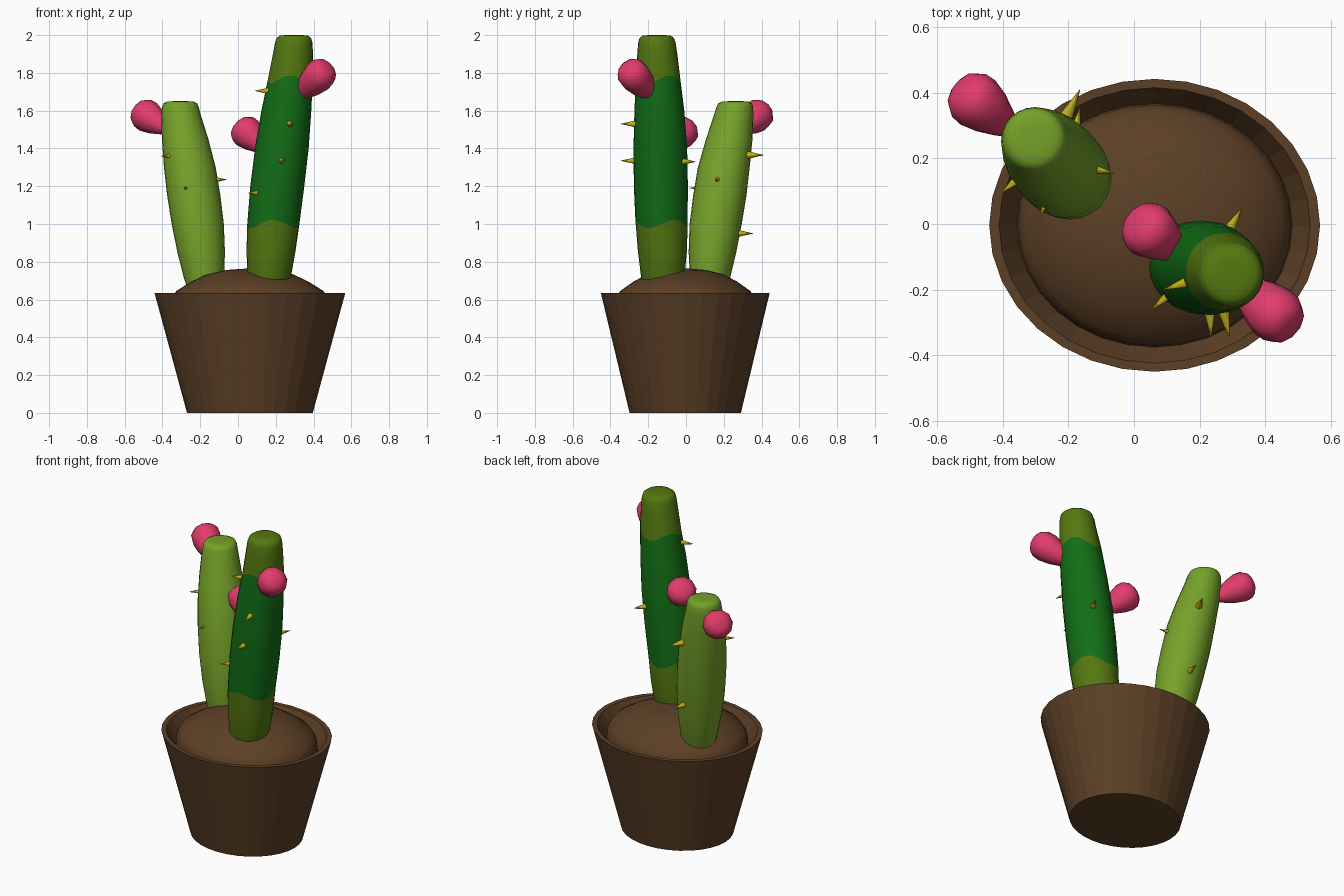
import bpy, bmesh, math
from mathutils import Vector

if "Cube" in bpy.data.objects:
    bpy.data.objects.remove(bpy.data.objects["Cube"])


def mat(name, rgb):
    m = bpy.data.materials.new(name)
    m.diffuse_color = (*rgb, 1)
    m.use_nodes = True
    m.node_tree.nodes["Principled BSDF"].inputs["Base Color"].default_value = m.diffuse_color
    return m


BROWN = mat("brown", (0.107, 0.05, 0.019))
LIGHT = mat("light_green", (0.18, 0.36, 0.022))
OLIVE = mat("olive_green", (0.088, 0.19, 0.005))
DARK = mat("dark_green", (0.006, 0.155, 0.008))
PINK = mat("pink", (0.75, 0.045, 0.15))
YELLOW = mat("yellow", (0.52, 0.42, 0.01))


def stack(name, rings, sides, mats, smooth=True, axis=None, wobble=None, bands=None):
    """Skin a stack of (centre, rx, ry) rings, capped at both ends."""
    bm = bmesh.new()
    rot = (axis or Vector((0, 0, 1))).to_track_quat('Z', 'Y')
    loops = []
    for i, (c, rx, ry) in enumerate(rings):
        loop = []
        for k in range(sides):
            a = 2 * math.pi * k / sides
            dz = wobble(i, a) if wobble else 0
            loop.append(bm.verts.new(Vector(c) + rot @ Vector((rx * math.cos(a), ry * math.sin(a), dz))))
        loops.append(loop)
    for i in range(len(loops) - 1):
        for k in range(sides):
            n = (k + 1) % sides
            f = bm.faces.new((loops[i][k], loops[i][n], loops[i + 1][n], loops[i + 1][k]))
            f.material_index = bands[i] if bands else 0
    bm.faces.new(loops[0][::-1])
    bm.faces.new(loops[-1])
    bmesh.ops.recalc_face_normals(bm, faces=bm.faces)
    me = bpy.data.meshes.new(name)
    bm.to_mesh(me)
    bm.free()
    for m in mats:
        me.materials.append(m)
    ob = bpy.data.objects.new(name, me)
    bpy.context.collection.objects.link(ob)
    if smooth:
        bpy.ops.object.select_all(action='DESELECT')
        ob.select_set(True)
        bpy.context.view_layer.objects.active = ob
        bpy.ops.object.shade_smooth_by_angle(angle=math.radians(50))
    return ob


# Pot: slightly oval, faceted, with an inner lip
PX, PY, RATIO = 0.063, -0.004, 0.885


def oval(profile):
    return [((PX, PY, z), r, r * RATIO) for r, z in profile]


stack("pot", oval([(0.333, 0), (0.505, 0.635), (0.475, 0.635), (0.42, 0.55)]), 32, [BROWN], smooth=False)

# Soil mound
stack("soil", oval([(0.42, 0.55), (0.415, 0.605), (0.39, 0.645), (0.31, 0.695), (0.23, 0.733),
                    (0.12, 0.757), (0.02, 0.764)]), 32, [BROWN])

# Tall cactus: (x, y, z, radius), coloured in three bands
tall = [(0.155, -0.12, 0.62, 0.09), (0.165, -0.123, 0.72, 0.115), (0.175, -0.125, 0.86, 0.13),
        (0.187, -0.130, 1.0, 0.138), (0.208, -0.133, 1.2, 0.143), (0.232, -0.136, 1.4, 0.142),
        (0.256, -0.141, 1.6, 0.132), (0.277, -0.146, 1.765, 0.119), (0.291, -0.152, 1.9, 0.106),
        (0.295, -0.154, 1.96, 0.099), (0.296, -0.155, 1.985, 0.091), (0.296, -0.155, 1.997, 0.075),
        (0.296, -0.155, 2.0, 0.045)]


def wave(i, a):
    return 0.022 * math.cos(3 * a + math.pi / 2) if i in (3, 7) else 0


stack("tall_cactus", [((x, y, z), r, r) for x, y, z, r in tall], 24, [OLIVE, DARK],
      wobble=wave, bands=[1 if 3 <= i < 7 else 0 for i in range(len(tall) - 1)])

# Short cactus
short = [(-0.17, 0.115, 0.6, 0.08), (-0.181, 0.128, 0.72, 0.107), (-0.195, 0.14, 0.85, 0.126),
         (-0.213, 0.157, 1.0, 0.138), (-0.234, 0.179, 1.15, 0.141), (-0.255, 0.2, 1.3, 0.137),
         (-0.28, 0.229, 1.45, 0.123), (-0.302, 0.253, 1.58, 0.104), (-0.305, 0.258, 1.62, 0.097),
         (-0.305, 0.26, 1.64, 0.088), (-0.305, 0.261, 1.648, 0.07), (-0.305, 0.261, 1.65, 0.04)]
stack("short_cactus", [((x, y, z), r, r) for x, y, z, r in short], 24, [LIGHT])

# Flower buds: egg shapes from root to tip
BUD = [(0, 0.03), (0.15, 0.048), (0.4, 0.072), (0.65, 0.086), (0.82, 0.083), (0.94, 0.065), (1, 0.04)]
buds = [((0.32, -0.18, 1.68), (0.477, -0.315, 1.832)),
        ((0.135, -0.085, 1.40), (0.005, 0.01, 1.525)),
        ((-0.375, 0.29, 1.50), (-0.532, 0.415, 1.605))]
for n, (a, b) in enumerate(buds):
    a, b = Vector(a), Vector(b)
    stack(f"flower_bud_{n + 1}", [(a.lerp(b, t), r, r) for t, r in BUD], 10, [PINK], axis=(b - a).normalized())


# Spines: small cones pointing out from the cactus axis
def spines(label, path, tips):
    for n, tip in enumerate(tips):
        tip = Vector(tip)
        for p, q in zip(path, path[1:]):
            if p[2] <= tip.z <= q[2]:
                c = Vector(p).lerp(Vector(q), (tip.z - p[2]) / (q[2] - p[2]))
        d = Vector((tip.x - c[0], tip.y - c[1], 0)).normalized()
        stack(f"{label}_spine_{n + 1}", [(tip - d * 0.09, 0.02, 0.02), (tip, 0.001, 0.001)], 8, [YELLOW], axis=d)


spines("tall", [p[:3] for p in tall], [(0.09, -0.2, 1.705), (0.055, -0.26, 1.165), (0.235, -0.345, 1.335),
                                       (0.29, -0.345, 1.53), (0.33, 0.05, 1.33)])
spines("short", [p[:3] for p in short], [(-0.405, 0.095, 1.36), (-0.285, 0.02, 1.19), (-0.06, 0.155, 1.235),
                                         (-0.165, 0.41, 1.365), (-0.165, 0.355, 0.95)])
